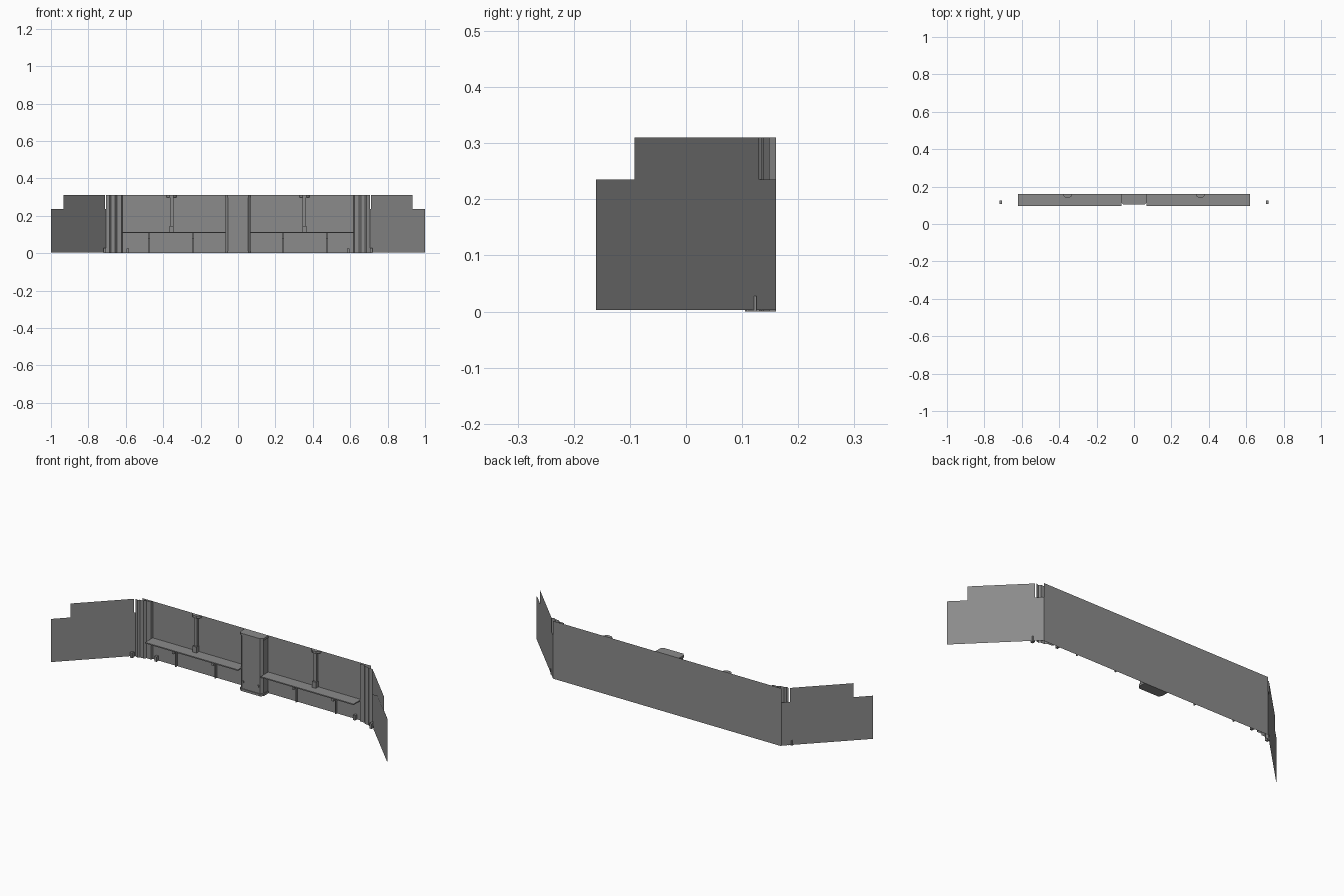
import bpy, bmesh

if "Cube" in bpy.data.objects:
    bpy.data.objects.remove(bpy.data.objects["Cube"])

grey = bpy.data.materials.new("dark_grey")
grey.diffuse_color = (0.26, 0.26, 0.26, 1)
grey.use_nodes = True
grey.node_tree.nodes["Principled BSDF"].inputs["Base Color"].default_value = grey.diffuse_color

BACK = 0.16      # y of the back sheet
TOP = 0.31       # height of the wall


def make(name, bm):
    mesh = bpy.data.meshes.new(name)
    bm.to_mesh(mesh)
    bm.free()
    mesh.materials.append(grey)
    obj = bpy.data.objects.new(name, mesh)
    bpy.context.collection.objects.link(obj)
    return obj


def sheet(name, points):
    """Single flat face through the given points."""
    bm = bmesh.new()
    bm.faces.new([bm.verts.new(p) for p in points])
    return make(name, bm)


def prism(name, plan, z0, z1, caps=True):
    """Plan outline raised from z0 to z1; without caps it stays an open strip."""
    bm = bmesh.new()
    low = [bm.verts.new((x, y, z0)) for x, y in plan]
    high = [bm.verts.new((x, y, z1)) for x, y in plan]
    n = len(plan)
    for i in range(n if caps else n - 1):
        j = (i + 1) % n
        bm.faces.new((low[i], low[j], high[j], high[i]))
    if caps:
        bm.faces.new(high)
        bm.faces.new(low[::-1])
        bmesh.ops.recalc_face_normals(bm, faces=bm.faces[:])
    return make(name, bm)


def box(name, x0, x1, y0, y1, z0, z1):
    return prism(name, [(x0, y0), (x1, y0), (x1, y1), (x0, y1)], z0, z1)


def chamfered(half, front, cut):
    return [(-half, BACK), (-half, front + cut), (-half + cut, front),
            (half - cut, front), (half, front + cut), (half, BACK)]


# Back wall
sheet("back_wall", [(-0.68, BACK, 0), (0.68, BACK, 0), (0.68, BACK, TOP), (-0.68, BACK, TOP)])

# Central pillar with slightly prouder end caps
prism("pillar", chamfered(0.066, 0.109, 0.012), 0.006, TOP - 0.006)
prism("pillar_top_cap", chamfered(0.07, 0.105, 0.013), TOP - 0.012, TOP)
prism("pillar_foot_cap", chamfered(0.07, 0.105, 0.013), 0, 0.012)

for side, s in (("left", -1), ("right", 1)):
    def mbox(name, cx, w, y0, y1, z0, z1):
        return box(f"{side}_{name}", s * cx - w / 2, s * cx + w / 2, y0, y1, z0, z1)

    def wing(name, outline, shift=0.0):
        # outline in (y, z); the wing runs along x + y = 0.84
        return sheet(f"{side}_{name}",
                     [(s * (0.84 - y - shift), y - shift, z) for y, z in outline])

    # Angled wing: lower sheet, raised upper sheet, chamfered lining
    wing("lower_wing", [(0.16, 0.003), (-0.16, 0.003), (-0.16, 0.235), (0.16, 0.235)])
    wing("upper_wing", [(0.13, 0.235), (-0.092, 0.235), (-0.092, TOP), (0.13, TOP)])
    wing("wing_lining", [(0.105, 0.004), (-0.159, 0.004), (-0.159, 0.234),
                         (0.035, 0.234), (0.13, 0.175), (0.13, 0.05)], 0.0012)

    # Folded corner post
    plan = [(0.618, BACK), (0.622, 0.149), (0.648, 0.149), (0.658, 0.138),
            (0.68, 0.138), (0.688, 0.13), (0.697, 0.132), (0.705, 0.135)]
    prism(f"{side}_corner_post", [(s * x, y) for x, y in plan], 0, TOP, caps=False)

    # Shelf
    mbox("shelf", 0.344, 0.552, 0.096, BACK, 0.107, 0.113)

    # Rib above the shelf with flared head and foot
    mbox("rib", 0.355, 0.018, 0.147, BACK, 0.113, TOP - 0.001)
    head = [(-0.026, BACK), (-0.022, 0.15), (-0.01, 0.14), (0.01, 0.14), (0.022, 0.15), (0.026, BACK)]
    prism(f"{side}_rib_head", [(s * 0.355 + x, y) for x, y in head], TOP - 0.012, TOP)
    mbox("rib_foot", 0.355, 0.022, 0.138, BACK, 0.113, 0.145)

    # Fins and brackets below the shelf
    for i, x in enumerate((0.24, 0.475)):
        mbox(f"fin_{i}", x, 0.005, 0.148, BACK + 0.0005, 0.0, 0.107)
        mbox(f"bracket_{i}", x, 0.011, 0.125, BACK, 0.078, 0.107)

    # Small clips at the base and pillar bolts
    mbox("wall_clip", 0.59, 0.013, 0.142, BACK, 0, 0.026)
    mbox("wing_clip", 0.712, 0.014, 0.108, 0.126, 0, 0.028)
    mbox("pillar_bolt", 0.045, 0.008, 0.105, 0.11, 0.045, 0.056)
